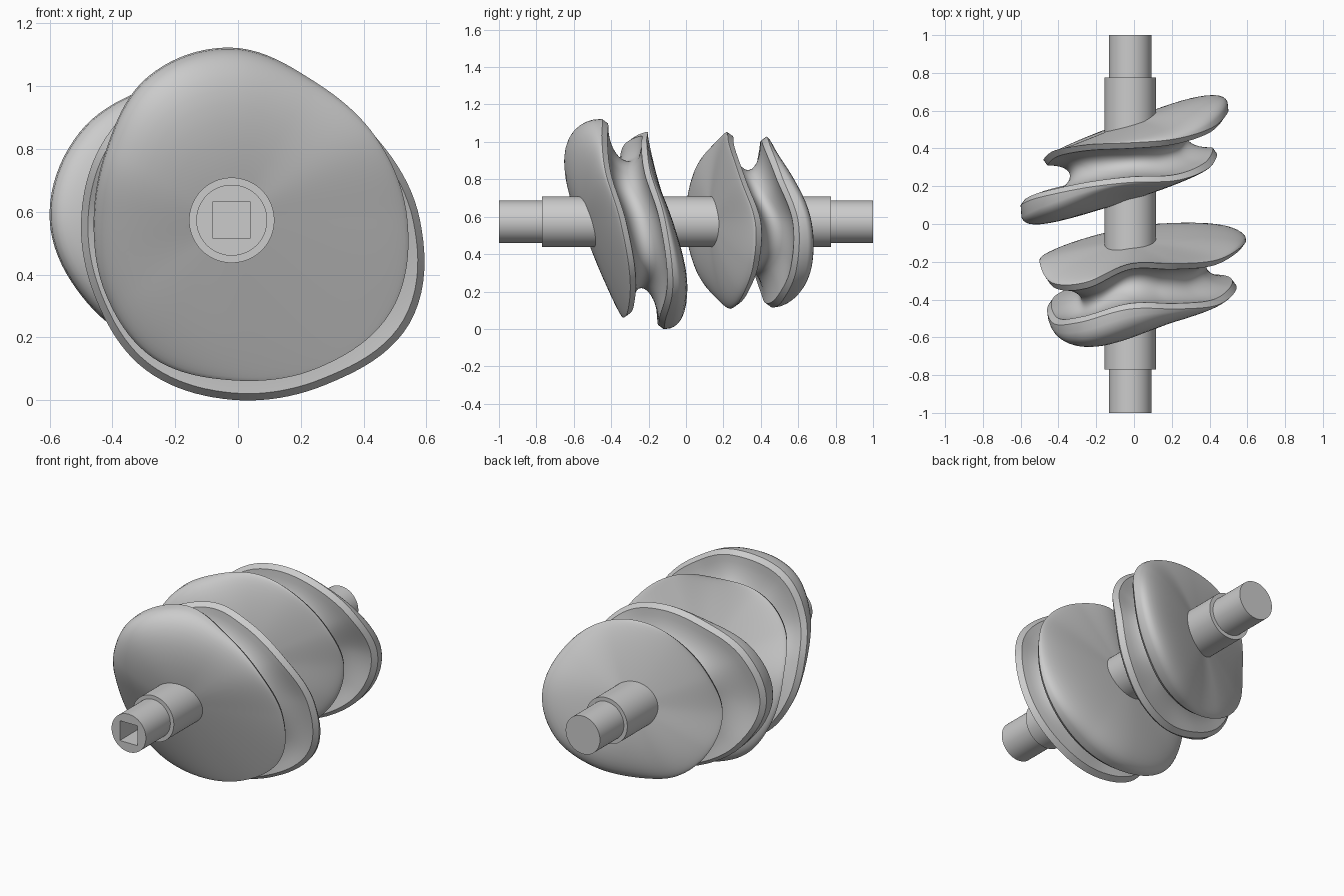
import bpy, bmesh
from math import sin, cos, pi, radians

if "Cube" in bpy.data.objects:
    bpy.data.objects.remove(bpy.data.objects["Cube"])

AX, AZ = -0.02, 0.573      # shaft axis position (runs along y)
N = 120                    # angular steps


def finish(bm, name, angle):
    bmesh.ops.recalc_face_normals(bm, faces=bm.faces)
    me = bpy.data.meshes.new(name)
    bm.to_mesh(me)
    bm.free()
    ob = bpy.data.objects.new(name, me)
    bpy.context.collection.objects.link(ob)
    bpy.ops.object.select_all(action='DESELECT')
    ob.select_set(True)
    bpy.context.view_layer.objects.active = ob
    bpy.ops.object.shade_smooth_by_angle(angle=angle)
    return ob


def sweep(bm, section, n, close):
    """Revolve section(angle) -> [(r, y), ...] around the shaft axis."""
    rings = []
    for i in range(n):
        a = 2 * pi * i / n
        rings.append([bm.verts.new((AX + r * cos(a), y, AZ + r * sin(a)))
                      for r, y in section(a)])
    m = len(rings[0])
    for i in range(n):
        p, q = rings[i], rings[(i + 1) % n]
        for j in range(m if close else m - 1):
            k = (j + 1) % m
            bm.faces.new((p[j], p[k], q[k], q[j]))
    if not close:
        bm.faces.new([r[0] for r in rings])
        bm.faces.new([r[-1] for r in rings])


def periodic(table, a):
    """Smooth closed interpolation of values spaced evenly round the axis."""
    n = len(table)
    u = a / (2 * pi) * n
    i = int(u)
    t = u - i
    p0, p1, p2, p3 = (table[(i + k) % n] for k in (-1, 0, 1, 2))
    return p1 + 0.5 * t * (p2 - p0 + t * (2 * p0 - 5 * p1 + 4 * p2 - p3
                           + t * (3 * (p1 - p2) + p3 - p0)))


def wobble_pulley(name, front, back, depth):
    """front/back: rim radii, rim y, face plane (y0, slope x, slope z),
    bulge (direction in degrees, extra squareness)."""
    def flange(a, side):
        radii, ys, (y0, sx, sz), (toward, extra) = side
        R, yr = periodic(radii, a), periodic(ys, a)
        k = sx * cos(a) + sz * sin(a)
        gap = yr - (y0 + k * R)
        p = 1.65 + extra * max(0, cos(a - radians(toward))) ** 2
        pts = []
        for s in (0.15, 0.3, 0.45, 0.57, 0.67, 0.75, 0.82, 0.88, 0.925,
                  0.955, 0.978, 0.992, 1.0):
            g = 1 - (1 - s ** p) ** (1 / p)
            pts.append((R * s, y0 + k * R * s + gap * g))
        return pts

    def section(a):
        f, b = flange(a, front), flange(a, back)
        # inner rim edges, then a rounded groove between them
        fr, fy = f[-1][0] - 0.022, f[-1][1] + 0.03
        br, by = b[-1][0] - 0.022, b[-1][1] - 0.03
        groove = []
        for i in range(17):
            w = pi * i / 16
            t = (1 - cos(w)) / 2
            groove.append((fr + (br - fr) * t - depth * sin(w) ** 0.9,
                           fy + (by - fy) * t))
        return f + groove + b[::-1]

    bm = bmesh.new()
    sweep(bm, section, N, True)
    return finish(bm, name, 0.6)


# front pulley
wobble_pulley(
    "front_wobble_pulley",
    ((.56, .53, .515, .55, .53, .46, .44, .465, .505, .51, .545, .585),
     (-.35, -.43, -.45, -.45, -.52, -.53, -.46, -.40, -.35, -.34, -.31, -.30),
     (-.54, .26, -.33), (128, 0.9)),
    ((.60, .53, .49, .48, .48, .48, .48, .50, .55, .572, .604, .655),
     (-.11, -.19, -.21, -.21, -.31, -.31, -.20, -.16, -.13, -.12, -.11, -.07),
     (-.09, .10, -.31), (310, 0.9)),
    0.165)

# rear pulley
wobble_pulley(
    "rear_wobble_pulley",
    ((.46, .47, .48, .48, .495, .56, .58, .53, .48, .465, .46, .46),
     (.37, .29, .23, .22, .19, .14, .10, .15, .20, .24, .30, .36),
     (.125, .31, 0), (180, 2.4)),
    ((.52, .50, .47, .455, .455, .46, .46, .46, .46, .458, .48, .51),
     (.60, .51, .45, .43, .42, .39, .34, .38, .43, .46, .52, .59),
     (.54, .37, -.12), (335, 1.9)),
    0.168)

# stepped shaft
bm = bmesh.new()
steps = [(.113, -1), (.113, -.77), (.136, -.77), (.136, .775),
         (.113, .775), (.113, 1)]
sweep(bm, lambda a: steps, 96, False)
shaft = finish(bm, "shaft", 0.5)

# square drive socket in the front end of the shaft
bpy.ops.mesh.primitive_cube_add(size=1, location=(AX, -1, AZ))
cutter = bpy.context.object
cutter.name = "socket_cutter"
cutter.scale = (.118, .5, .118)
cutter.hide_render = True
cutter.hide_set(True)
cut = shaft.modifiers.new("socket", 'BOOLEAN')
cut.operation = 'DIFFERENCE'
cut.solver = 'EXACT'
cut.object = cutter
